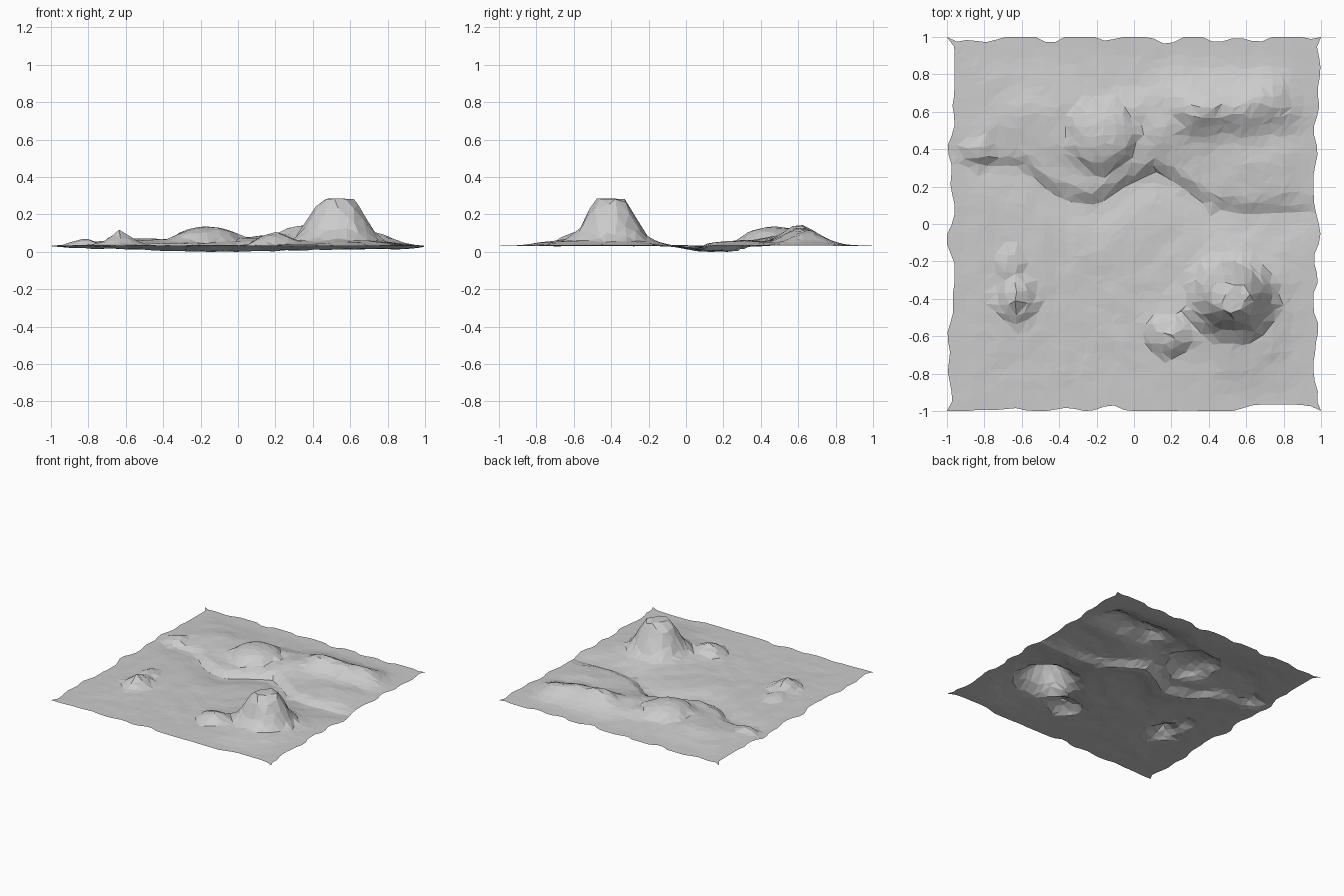
import bpy, bmesh, math, random
from mathutils import Vector, noise

if "Cube" in bpy.data.objects:
    bpy.data.objects.remove(bpy.data.objects["Cube"])

random.seed(7)
N = 38
BASE = 0.045


def lerp_path(pts, t):
    if t <= pts[0][0]:
        return pts[0][1]
    for (a, p), (b, q) in zip(pts, pts[1:]):
        if t <= b:
            return p + (q - p) * (t - a) / (b - a)
    return pts[-1][1]


def rough(x, y, scale, seed=0.0):
    return noise.noise(Vector((x * scale, y * scale, seed)))


def swell(x, y, cx, cy, rx, ry, h):
    return h * math.exp(-((x - cx) / rx) ** 2 - ((y - cy) / ry) ** 2)


def crag(x, y, cx, cy, rx, ry, profile, wobble=0.12):
    d = math.hypot((x - cx) / rx, (y - cy) / ry)
    return lerp_path(profile, d * (1 + wobble * rough(x, y, 7, 3.3)))


# centre line of the stream bank, x -> y
BANK = [(-1, .38), (-.8, .31), (-.6, .31), (-.45, .17), (-.35, .12), (-.2, .1),
        (-.05, .2), (.12, .28), (.25, .2), (.4, .09), (.6, .05), (1, .07)]
BED = [(-1, .012), (-.5, .022), (-.1, .036), (.1, .034), (.4, .024), (1, .02)]

# broad soft rises: centre, radii, height
SWELLS = [(.55, -.45, .30, .28, .055), (.5, .63, .34, .14, .095), (.2, .5, .25, .15, .03),
          (-.2, .5, .28, .2, .035), (-.6, .62, .35, .22, .02), (-.65, -.35, .16, .22, .012),
          (.7, .3, .25, .12, .025)]

# steep crags: centre, radii, (distance, height) profile
CRAGS = [
    (.53, -.40, .24, .22, [(0, .255), (.38, .25), (.58, .18), (.8, .09), (1.02, .03), (1.1, 0)]),
    (.2, -.59, .15, .13, [(0, .075), (.35, .06), (.75, .035), (1, 0)]),
    (-.63, -.40, .12, .15, [(0, .095), (.35, .06), (.8, .025), (1, 0)]),
    (-.67, -.24, .08, .13, [(0, .04), (.5, .03), (1, 0)]),
    (-.17, .48, .22, .22, [(0, .10), (.4, .09), (.7, .065), (1, 0)]),
    (-.86, .38, .12, .08, [(0, .04), (.5, .03), (1, 0)]),
]


def height(x, y):
    fade = min(1, (1 - max(abs(x), abs(y))) / .2)
    z = sum(swell(x, y, *s) for s in SWELLS) * (1 + .5 * rough(x, y, 6, 1.7))
    z = max([z] + [crag(x, y, *c) for c in CRAGS])
    z += .006 * rough(x, y, 9, 5.1)
    # stream: gentle from the south, steep bank on the north
    d = y - lerp_path(BANK, x)
    bed = lerp_path(BED, x)
    if d < 0:
        dip = math.exp(-(d / .13) ** 2)
    else:
        dip = max(0, 1 - d / .07)
        z += .012 * min(1, d / .07) * math.exp(-d / .35)
    z = z * fade - bed * dip * min(1, .35 + fade)
    return BASE + z


# jittered low-poly terrain sheet
bm = bmesh.new()
grid = []
for j in range(N + 1):
    row = []
    for i in range(N + 1):
        x, y = -1 + 2 * i / N, -1 + 2 * j / N
        ex, ey = i in (0, N), j in (0, N)
        if ex and not ey:
            x *= 1 - max(0, min(.04, .025 + .06 * rough(x, y, 6, 9.2)))
        elif ey and not ex:
            y *= 1 - max(0, min(.035, .008 + .06 * rough(x, y, 6, 4.4)))
        elif not ex and not ey:
            k = .010 if min(i, j, N - i, N - j) == 1 else .016
            x = max(-.95, min(.95, x + random.uniform(-k, k)))
            y = max(-.95, min(.95, y + random.uniform(-k, k)))
        # pull vertices near the bank onto its foot
        d = y - lerp_path(BANK, x)
        if abs(d) < .028 and not ex:
            y -= d * .9
        row.append(bm.verts.new((x, y, height(x, y))))
    grid.append(row)

for j in range(N):
    for i in range(N):
        a, b = grid[j][i], grid[j][i + 1]
        c, d = grid[j + 1][i + 1], grid[j + 1][i]
        if abs(a.co.z - c.co.z) < abs(b.co.z - d.co.z):
            bm.faces.new((a, b, c))
            bm.faces.new((a, c, d))
        else:
            bm.faces.new((a, b, d))
            bm.faces.new((b, c, d))

# rest the lowest point on the ground
low = min(v.co.z for v in bm.verts)
for v in bm.verts:
    v.co.z -= low

mesh = bpy.data.meshes.new("terrain")
bm.to_mesh(mesh)
bm.free()
terrain = bpy.data.objects.new("terrain", mesh)
bpy.context.collection.objects.link(terrain)
